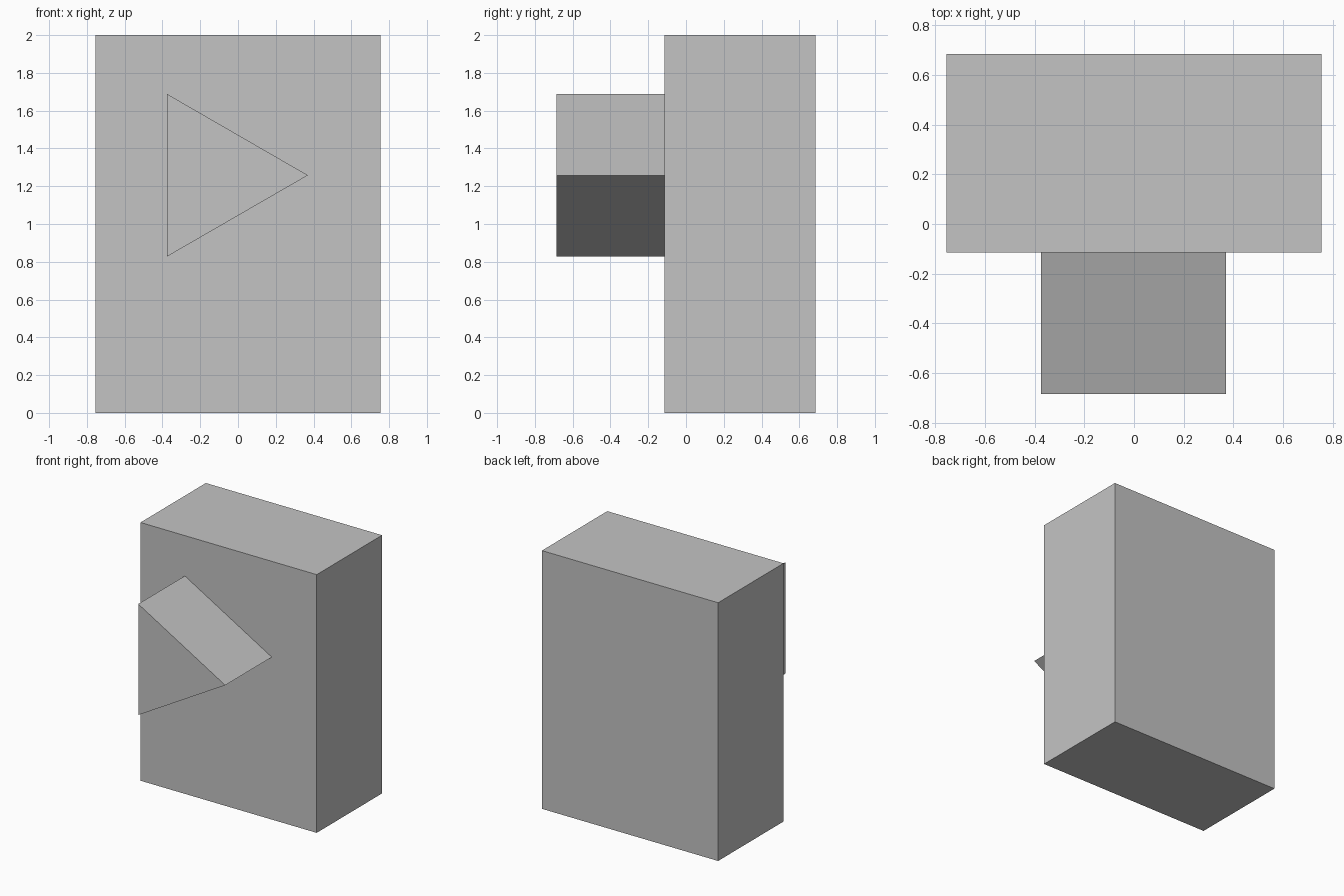
import bpy
import bmesh
from mathutils import Vector

cube = bpy.data.objects.get("Cube")
if cube:
    bpy.data.objects.remove(cube, do_unlink=True)

# Single flat colour
grey = bpy.data.materials.new("plain_grey")
grey.use_nodes = True
colour = (0.55, 0.55, 0.55, 1)
grey.diffuse_color = colour
grey.node_tree.nodes["Principled BSDF"].inputs["Base Color"].default_value = colour


def extrude_profile(name, profile, front, back):
    """Extrude an x-z outline along y into a closed solid."""
    bm = bmesh.new()
    face = bm.faces.new([bm.verts.new((x, front, z)) for x, z in profile])
    result = bmesh.ops.extrude_face_region(bm, geom=[face], use_keep_orig=True)
    verts = [v for v in result["geom"] if isinstance(v, bmesh.types.BMVert)]
    bmesh.ops.translate(bm, verts=verts, vec=Vector((0, back - front, 0)))
    bmesh.ops.recalc_face_normals(bm, faces=bm.faces)
    mesh = bpy.data.meshes.new(name)
    bm.to_mesh(mesh)
    bm.free()
    mesh.materials.append(grey)
    obj = bpy.data.objects.new(name, mesh)
    bpy.context.collection.objects.link(obj)
    return obj


# Upright block
half_width, wall = 0.755, -0.115
extrude_profile("block", [(-half_width, 0), (half_width, 0),
                          (half_width, 2), (-half_width, 2)], wall, 0.685)

# Triangular prism standing out from the front
extrude_profile("triangular_peg", [(-0.375, 0.828), (0.37, 1.258),
                                   (-0.375, 1.688)], -0.685, wall)
